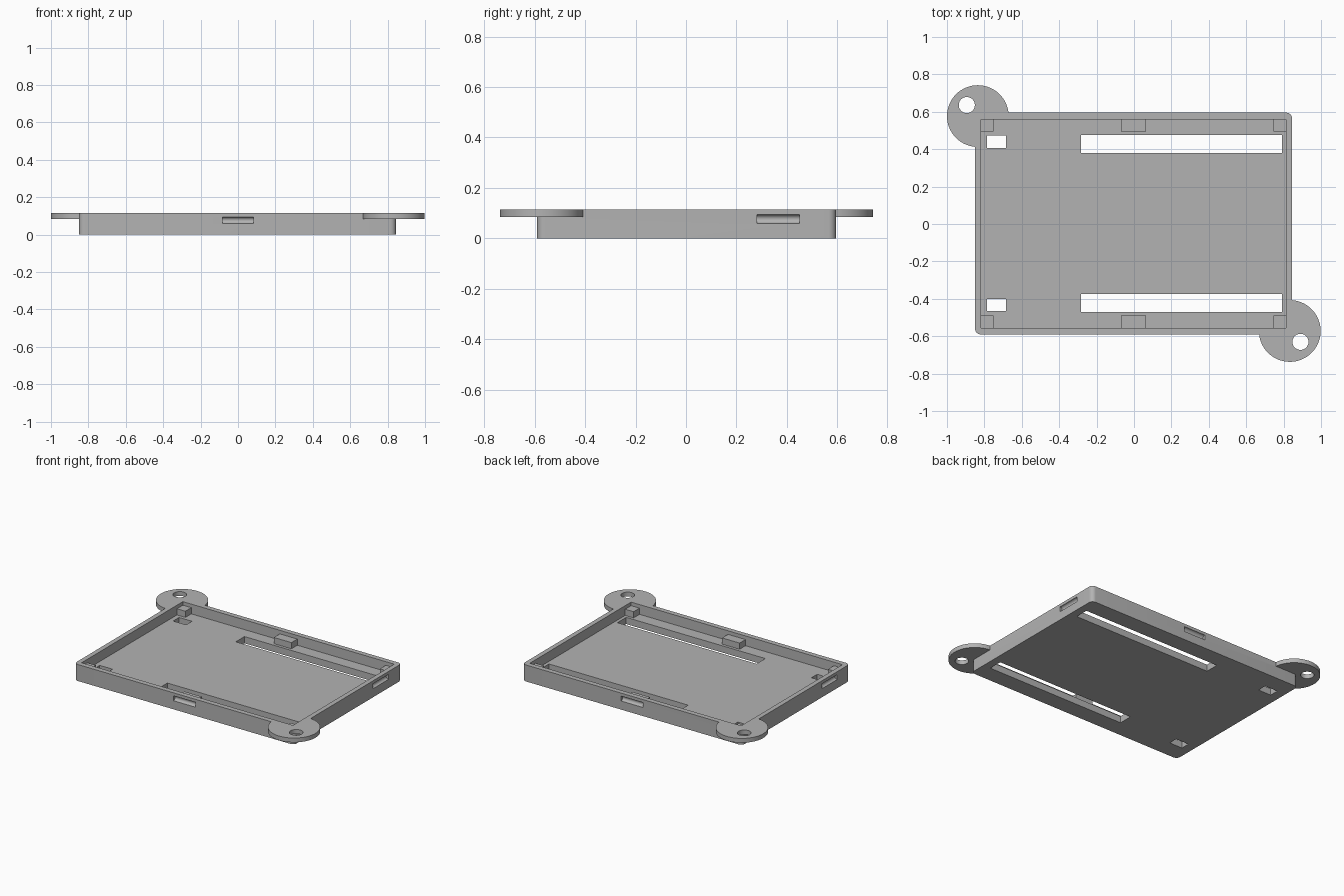
import bpy
import bmesh
import math
from mathutils import Matrix, Vector

if "Cube" in bpy.data.objects:
    bpy.data.objects.remove(bpy.data.objects["Cube"], do_unlink=True)

# Single grey plastic
GREY = (0.45, 0.45, 0.45, 1)
mat = bpy.data.materials.new("grey plastic")
mat.use_nodes = True
mat.diffuse_color = GREY
mat.node_tree.nodes["Principled BSDF"].inputs["Base Color"].default_value = GREY

HEIGHT, FLOOR, EAR_BASE = 0.115, 0.047, 0.085
X0, X1, Y0, Y1 = -0.85, 0.845, -0.59, 0.595        # outer shell
IX0, IX1, IY0, IY1 = -0.817, 0.812, -0.555, 0.56   # cavity


def make_object(name, bm):
    mesh = bpy.data.meshes.new(name)
    bm.to_mesh(mesh)
    bm.free()
    mesh.materials.append(mat)
    ob = bpy.data.objects.new(name, mesh)
    bpy.context.collection.objects.link(ob)
    return ob


def box(name, x0, x1, y0, y1, z0, z1, corner=0):
    bm = bmesh.new()
    bmesh.ops.create_cube(bm, size=1)
    for v in bm.verts:
        v.co = Vector((x1 if v.co.x > 0 else x0,
                       y1 if v.co.y > 0 else y0,
                       z1 if v.co.z > 0 else z0))
    if corner:
        upright = [e for e in bm.edges
                   if abs(e.verts[0].co.z - e.verts[1].co.z) > 0.01]
        bmesh.ops.bevel(bm, geom=upright, offset=corner, segments=8,
                        profile=0.5, affect='EDGES')
    return make_object(name, bm)


def cylinder(name, centre, radius, length, axis='Z', sides=64):
    turn = {'X': Matrix.Rotation(math.pi / 2, 4, 'Y'),
            'Y': Matrix.Rotation(math.pi / 2, 4, 'X'),
            'Z': Matrix.Identity(4)}[axis]
    bm = bmesh.new()
    bmesh.ops.create_cone(bm, cap_ends=True, segments=sides, radius1=radius,
                          radius2=radius, depth=length,
                          matrix=Matrix.Translation(centre) @ turn)
    return make_object(name, bm)


def combine(target, other, operation):
    bpy.context.view_layer.objects.active = target
    mod = target.modifiers.new("combine", 'BOOLEAN')
    mod.operation = operation
    mod.solver = 'EXACT'
    mod.object = other
    bpy.ops.object.modifier_apply(modifier=mod.name)
    bpy.data.objects.remove(other, do_unlink=True)


# Shell with a mounting ear on two opposite corners
tray = box("tray", X0, X1, Y0, Y1, 0, HEIGHT, corner=0.03)
ear_z = (EAR_BASE + HEIGHT) / 2
for x, y in ((-0.835, 0.577), (0.833, -0.572)):
    ear = cylinder("ear", (x, y, ear_z), 0.165, HEIGHT - EAR_BASE)
    combine(tray, ear, 'UNION')

# Open cavity
combine(tray, box("cavity", IX0, IX1, IY0, IY1, FLOOR, 0.3), 'DIFFERENCE')

# Screw holes through the ears
for x, y in ((-0.894, 0.636), (0.89, -0.63)):
    combine(tray, cylinder("screw_hole", (x, y, ear_z), 0.043, 0.2), 'DIFFERENCE')

# Long and small floor openings, front and back
for x0, x1, y0, y1 in ((-0.283, 0.79, 0.38, 0.475), (-0.283, 0.79, -0.47, -0.373),
                       (-0.785, -0.685, 0.407, 0.472), (-0.785, -0.685, -0.465, -0.402)):
    combine(tray, box("opening", x0, x1, y0, y1, -0.1, 0.2), 'DIFFERENCE')

# Rounded grip grooves on the four outer walls
for x, y, axis in ((0, Y0, 'X'), (0, Y1, 'X'), (X1, 0.365, 'Y'), (X0, -0.365, 'Y')):
    groove = cylinder("groove", (x, y, 0.077), 0.0172, 0.168, axis, 32)
    combine(tray, groove, 'DIFFERENCE')

# Support blocks along the front and back walls
SIZE, SINK = 0.065, 0.004
for side, y0, y1 in (("front", IY0 - SINK, IY0 + SIZE), ("back", IY1 - SIZE, IY1 + SINK)):
    for place, x0, x1 in (("right", IX0 - SINK, IX0 + SIZE),
                          ("middle", -0.07, 0.065),
                          ("left", IX1 - SIZE, IX1 + SINK)):
        box(f"{side}_{place}_support", x0, x1, y0, y1, FLOOR - SINK, 0.09)

# Smooth the curved walls, keep edges crisp
bpy.ops.object.select_all(action='DESELECT')
tray.select_set(True)
bpy.context.view_layer.objects.active = tray
bpy.ops.object.shade_smooth_by_angle(angle=math.radians(30))
